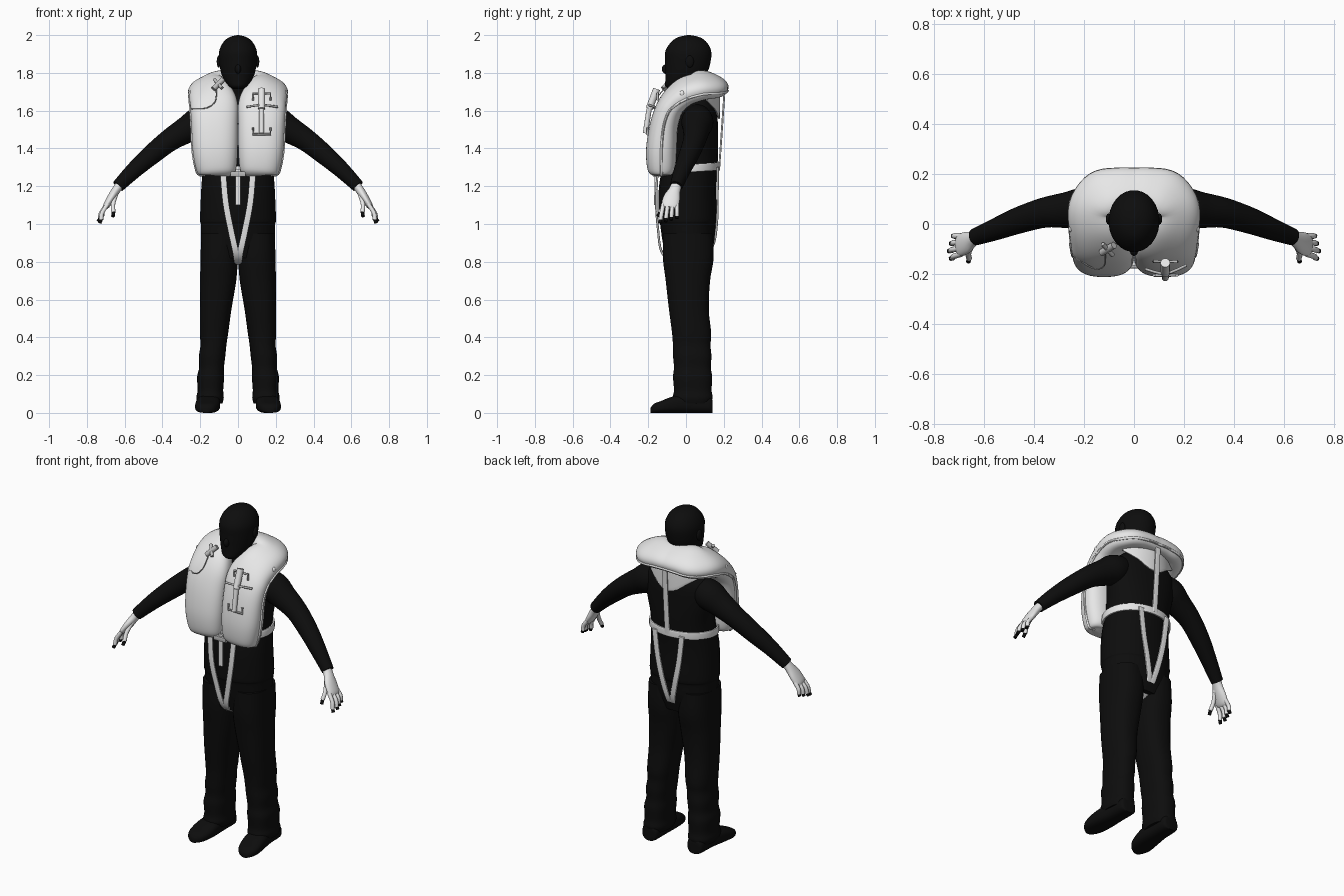
import bpy, bmesh, math
from mathutils import Vector

if "Cube" in bpy.data.objects:
    bpy.data.objects.remove(bpy.data.objects["Cube"], do_unlink=True)


def material(name, value):
    mat = bpy.data.materials.new(name)
    mat.use_nodes = True
    colour = (value, value, value, 1)
    mat.diffuse_color = colour
    mat.node_tree.nodes["Principled BSDF"].inputs["Base Color"].default_value = colour
    return mat


BLACK = material("black cloth", 0.004)
WHITE = material("white fabric", 0.8)
GREY = material("grey fittings", 0.5)


def interpolate(keys, steps):
    """Catmull-Rom through rows of numbers."""
    rows = []
    last = len(keys) - 1
    for i in range(last):
        a, b, c, d = (keys[max(0, min(last, j))] for j in (i - 1, i, i + 1, i + 2))
        for s in range(steps):
            u = s / steps
            rows.append([0.5 * (2 * q + (r - p) * u + (2 * p - 5 * q + 4 * r - e) * u * u
                                + (3 * q - p - 3 * r + e) * u ** 3)
                         for p, q, r, e in zip(a, b, c, d)])
    rows.append(list(keys[last]))
    return rows


def sweep(name, keys, mat, across=(1, 0, 0), along=None, sides=28, power=2, steps=4, half=False):
    """Loft rows of x, y, z, half width, half thickness (and width direction)."""
    rows = interpolate(keys, steps)
    centres = [Vector(r[:3]) for r in rows]
    bm = bmesh.new()
    rings, edge = [], []
    for i, r in enumerate(rows):
        t = Vector(along) if along else centres[min(i + 1, len(rows) - 1)] - centres[max(i - 1, 0)]
        t.normalize()
        w = Vector(r[5:8]) if len(r) > 5 else Vector(across)
        w = (w - t * w.dot(t)).normalized()
        d = t.cross(w)
        edge.append(centres[i] + w * r[3])
        ring = []
        for k in range(sides):
            a = math.tau * (k + 0.5) / sides
            c, s = (math.copysign(abs(f) ** (2 / power), f) for f in (math.cos(a), math.sin(a)))
            p = centres[i] + w * c * max(r[3], 0.001) + d * s * max(r[4], 0.001)
            if half:
                p.x = 0 if i == len(rows) - 1 else max(p.x, 0)
            ring.append(bm.verts.new(p))
        rings.append(ring)
    for lower, upper in zip(rings, rings[1:]):
        for k in range(sides):
            j = (k + 1) % sides
            bm.faces.new((lower[k], lower[j], upper[j], upper[k]))
    bm.faces.new(rings[0])
    if not half:
        bm.faces.new(rings[-1])
    bmesh.ops.recalc_face_normals(bm, faces=bm.faces)
    mesh = bpy.data.meshes.new(name)
    bm.to_mesh(mesh)
    bm.free()
    mesh.materials.append(mat)
    ob = bpy.data.objects.new(name, mesh)
    bpy.context.collection.objects.link(ob)
    if half:
        ob.modifiers.new("mirror", "MIRROR")
    bpy.ops.object.select_all(action="DESELECT")
    ob.select_set(True)
    bpy.context.view_layer.objects.active = ob
    bpy.ops.object.shade_smooth_by_angle(angle=math.radians(45))
    return edge


def rod(name, points, radius, mat, sides=10, steps=4):
    sweep(name, [(*p, radius, radius) for p in points], mat, (0.8, 0.5, 0.3), sides=sides, steps=steps)


def ball(name, centre, size, mat):
    x, y, z = centre
    keys = [(x, y, z - size[2] * math.cos(a), size[0] * math.sin(a), size[1] * math.sin(a))
            for a in (math.pi * i / 10 for i in range(11))]
    sweep(name, keys, mat, along=(0, 0, 1), sides=16, steps=1)


def column(name, rows, mat, power=2.2, side=1):
    """Loft level sections given as z, x, y, half width, half depth."""
    sweep(name, [(side * x, y, z, w, d) for z, x, y, w, d in rows], mat, along=(0, 0, 1), power=power)


# Torso with jacket hem and neck
column("torso", [(0.82, 0, .01, .17, .12), (0.92, 0, .013, .193, .14), (1.0, 0, .01, .198, .148),
                 (1.03, 0, .01, .202, .154), (1.2, 0, .008, .195, .152), (1.35, 0, .03, .185, .14),
                 (1.5, 0, .05, .21, .12), (1.6, 0, .06, .2, .103), (1.67, 0, .06, .13, .075),
                 (1.72, 0, .045, .07, .068), (1.8, 0, .03, .068, .068)], BLACK)

# Head, nose, ears
column("head", [(1.715, 0, -.06, .025, .03), (1.73, 0, -.05, .05, .06), (1.76, 0, -.03, .072, .08),
                (1.8, 0, .0, .09, .11), (1.86, 0, .01, .1, .121), (1.915, 0, .012, .1, .122),
                (1.96, 0, .015, .08, .097), (1.988, 0, .015, .048, .06), (2, 0, .015, .006, .008)], BLACK, 2)
ball("nose", (0, -.108, 1.82), (.016, .02, .025), BLACK)

for side, word in ((1, "left"), (-1, "right")):
    ball(word + "_ear", (side * .102, .02, 1.86), (.011, .022, .032), BLACK)

    # Trouser leg, with soft folds toward the ankle
    column(word + "_leg", [(.05, .148, .04, .066, .09), (.08, .148, .036, .073, .106), (.12, .146, .036, .068, .1),
                           (.19, .145, .035, .072, .104), (.24, .14, .034, .066, .098), (.3, .137, .033, .07, .102),
                           (.36, .13, .03, .069, .1), (.42, .127, .03, .075, .104), (.55, .118, .015, .084, .106),
                           (.7, .105, .01, .096, .118), (.82, .1, .012, .099, .135), (.95, .1, .01, .095, .132)],
           BLACK, 2.4, side)

    # Shoe lofted from heel to toe
    sweep(word + "_shoe", [(side * x, y, h, w, h) for x, y, w, h in (
        (.15, .14, .03, .03), (.15, .125, .05, .045), (.152, .03, .055, .05), (.158, -.06, .064, .045),
        (.165, -.13, .062, .032), (.168, -.17, .045, .024), (.17, -.187, .02, .014))],
        BLACK, along=(0, -1, 0), power=2.8)

    # Sleeve
    sweep(word + "_arm", [(side * x, y, z, r, r) for x, y, z, r in (
        (.13, .06, 1.57, .07), (.2, .06, 1.54, .085), (.27, .055, 1.5, .072), (.36, .045, 1.445, .06),
        (.46, .015, 1.365, .053), (.55, -.02, 1.285, .044), (.635, -.052, 1.2, .034))], BLACK, (0, 1, 0))

    # Hand with fingers and dark nails
    sweep(word + "_palm", [(side * x, y, z, w, d) for x, y, z, w, d in (
        (.62, -.048, 1.215, .028, .024), (.645, -.06, 1.18, .031, .023), (.67, -.075, 1.14, .044, .022),
        (.695, -.085, 1.1, .045, .018), (.705, -.088, 1.085, .036, .012))], WHITE, (0, 1, 0))
    fingers = [((.69, -.12 + .024 * i, 1.105), (.74 - .008 * abs(i - 1), -.138 + .03 * i, 1.005 + .008 * i))
               for i in range(4)]
    fingers.append(((.645, -.08, 1.16), (.662, -.15, 1.04)))
    for i, (base, tip) in enumerate(fingers):
        a, b = (Vector((side * p[0], p[1], p[2])) for p in (base, tip))
        bow = Vector((side * .008, 0, .004))
        nail = a.lerp(b, .82)
        rod(f"{word}_finger_{i}", (a, a.lerp(b, .5) + bow, nail), .0115, WHITE)
        rod(f"{word}_nail_{i}", (nail, b), .0095, BLACK, steps=1)

# Inflated vest: chest lobe, over the shoulder, round the neck
vest = [(.113, -.13, 1.255, .06, .03, 1, 0, 0), (.113, -.13, 1.264, .092, .058, 1, 0, 0),
        (.115, -.13, 1.3, .108, .076, 1, 0, 0), (.121, -.13, 1.4, .12, .081, 1, 0, 0),
        (.124, -.115, 1.53, .123, .074, 1, 0, 0), (.128, -.078, 1.63, .126, .07, 1, 0, -.15),
        (.152, -.015, 1.695, .112, .065, 1, 0, -.4), (.165, .06, 1.725, .1, .06, 1, .1, -.5),
        (.125, .115, 1.74, .105, .055, .65, .75, -.5), (.06, .135, 1.745, .094, .052, .2, 1, -.5),
        (0, .138, 1.745, .09, .05, 0, 1, -.5)]
rim = sweep("vest_bladder", vest, WHITE, power=2.5, half=True, steps=5, sides=40)
sweep("vest_seam", [(*p, .007, .007) for p in rim], WHITE, (.6, .6, .5), sides=8, steps=1, half=True)

# Waist belt
belt = []
for i in range(25):
    a = math.tau * i / 24 - math.pi / 2
    belt.append((.197 * math.cos(a), .017 + .158 * math.sin(a), 1.295 + .01 * math.sin(a), .021, .006))
sweep("waist_belt", belt, WHITE, (0, 0, 1), sides=12, power=6, steps=2)

# Crotch straps running front to back
for side, word in ((1, "left"), (-1, "right")):
    path = ((.08, -.15, 1.29), (.066, -.158, 1.12), (.038, -.148, .97), (.012, -.128, .85), (.005, -.06, .795),
            (.005, .06, .8), (.012, .14, .88), (.04, .163, 1.0), (.07, .167, 1.14), (.09, .168, 1.3))
    sweep(word + "_crotch_strap", [(side * x, y, z, .016, .006) for x, y, z in path],
          WHITE, sides=12, power=6)
    ball(word + "_shoulder_toggle", (side * .25, -.02, 1.69), (.012, .014, .016), WHITE)

# Back strap, yoke and hanging belt tail
sweep("back_strap", [(0, .205, 1.72, .016, .005), (0, .19, 1.5, .016, .005), (0, .176, 1.3, .016, .005)],
      WHITE, sides=12, power=6)
sweep("back_yoke", [(-.17, .11, 1.665, .012, .005), (-.09, .156, 1.645, .04, .005), (0, .175, 1.625, .07, .005),
                    (.09, .156, 1.645, .04, .005), (.17, .11, 1.665, .012, .005)],
      WHITE, (0, 0, 1), sides=12, power=6)
sweep("belt_tail", [(0, -.16, 1.29, .014, .006), (0, -.163, 1.1, .014, .006)], WHITE, sides=12, power=6)
sweep("belt_buckle", [(-.04, -.165, 1.265, .014, .012), (.04, -.165, 1.265, .014, .012)],
      GREY, (0, 0, 1), sides=12, power=6)

# Gas cylinder, lever and brackets on the left chest
rod("inflator_head", ((.125, -.155, 1.715), (.125, -.195, 1.61)), .019, WHITE, 16)
rod("gas_cylinder", ((.125, -.195, 1.61), (.125, -.215, 1.48)), .014, WHITE, 16)
rod("inflator_lever", ((.045, -.18, 1.62), (.125, -.198, 1.63), (.21, -.165, 1.62)), .006, GREY)
for z, y, lip in ((1.69, -.15, -.035), (1.475, -.205, .035)):
    rod("inflator_bracket", ((.08, y, z + lip), (.08, y, z), (.172, y, z), (.172, y, z + lip)),
        .006, GREY, steps=1)

# Valve and pull cord on the right chest
rod("valve_body", ((-.13, -.115, 1.715), (-.08, -.085, 1.765)), .014, GREY, 14)
rod("valve_handle", ((-.125, -.08, 1.765), (-.085, -.125, 1.72)), .009, GREY)
rod("pull_cord", ((-.115, -.12, 1.71), (-.12, -.168, 1.65), (-.165, -.177, 1.615), (-.245, -.125, 1.61)),
    .003, GREY, 6)
